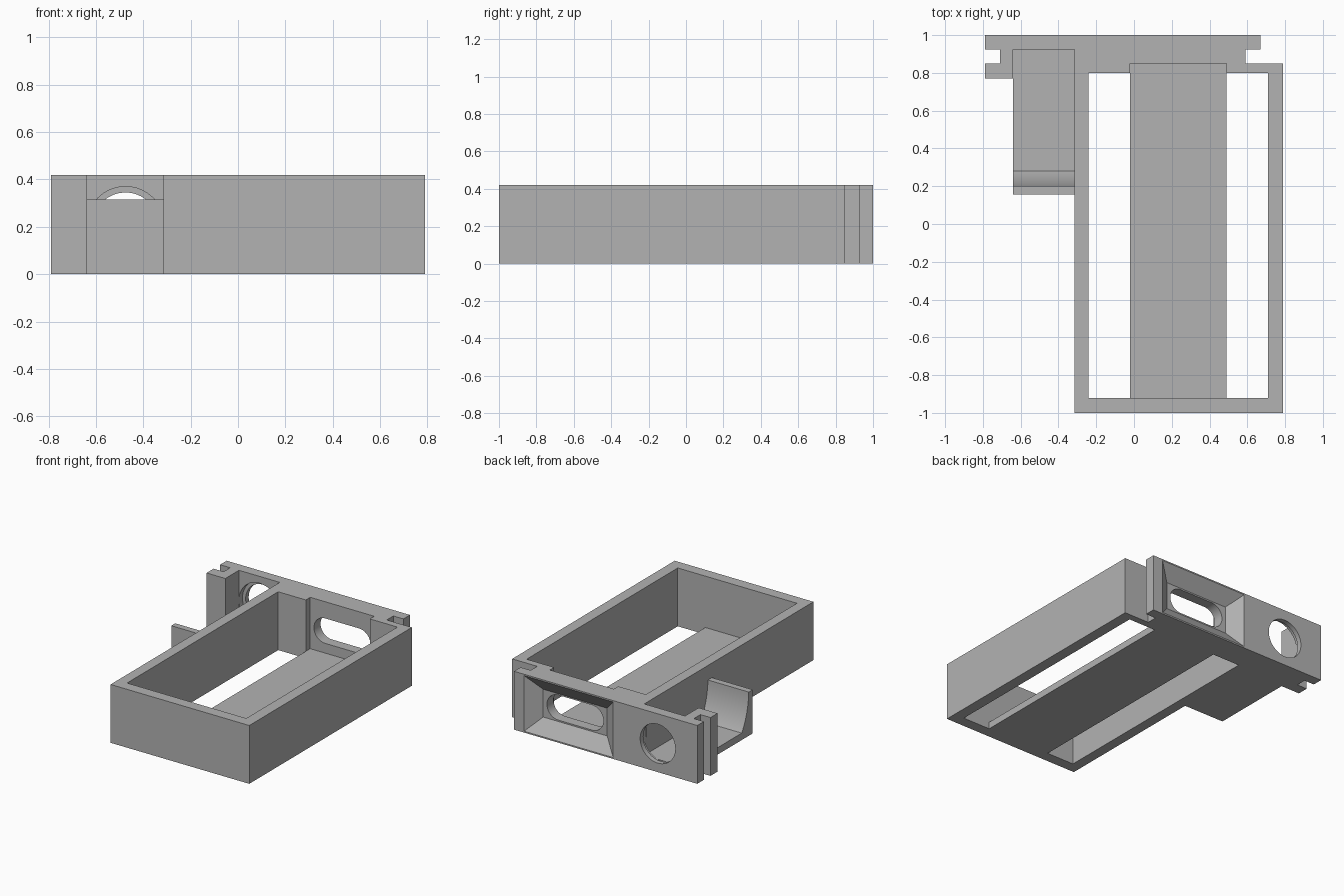
import bpy, bmesh, math

cube = bpy.data.objects.get("Cube")
if cube:
    bpy.data.objects.remove(cube, do_unlink=True)

GREY = (0.45, 0.45, 0.45, 1)
grey = bpy.data.materials.new("plain grey plastic")
grey.use_nodes = True
grey.diffuse_color = GREY
grey.node_tree.nodes["Principled BSDF"].inputs["Base Color"].default_value = GREY

HEIGHT, FLOOR = 0.42, 0.05
PLACE = {"x": lambda u, v, w: (w, u, v),
         "y": lambda u, v, w: (u, w, v),
         "z": lambda u, v, w: (u, v, w)}


def loft(name, first, last, start, end, axis):
    """Solid between two matching outlines placed along an axis."""
    bm = bmesh.new()
    a = [bm.verts.new(PLACE[axis](u, v, start)) for u, v in first]
    b = [bm.verts.new(PLACE[axis](u, v, end)) for u, v in last]
    bm.faces.new(a)
    bm.faces.new(b)
    for i in range(len(a)):
        j = (i + 1) % len(a)
        bm.faces.new((a[i], a[j], b[j], b[i]))
    bmesh.ops.recalc_face_normals(bm, faces=bm.faces)
    mesh = bpy.data.meshes.new(name)
    bm.to_mesh(mesh)
    bm.free()
    mesh.materials.append(grey)
    obj = bpy.data.objects.new(name, mesh)
    bpy.context.collection.objects.link(obj)
    return obj


def prism(name, outline, start, end, axis):
    return loft(name, outline, outline, start, end, axis)


def rect(u0, u1, v0, v1):
    return [(u0, v0), (u1, v0), (u1, v1), (u0, v1)]


def arc(u, v, r, start, sweep, steps):
    angles = [math.radians(start + sweep * i / steps) for i in range(steps + 1)]
    return [(u + r * math.cos(t), v + r * math.sin(t)) for t in angles]


def circle(u, v, r, sides=64):
    return arc(u, v, r, 0, 360, sides)[:-1]


def activate(obj):
    bpy.ops.object.select_all(action="DESELECT")
    obj.select_set(True)
    bpy.context.view_layer.objects.active = obj


def cut(target, cutter):
    mod = target.modifiers.new("cut", "BOOLEAN")
    mod.operation, mod.solver, mod.object = "DIFFERENCE", "EXACT", cutter
    activate(target)
    bpy.ops.object.modifier_apply(modifier=mod.name)
    bpy.data.objects.remove(cutter, do_unlink=True)


# Case walls and end plate with rail grooves, as one plan outline
case = prism("case_walls", [
    (-0.79, 1), (0.67, 1), (0.67, 0.925), (0.59, 0.925), (0.59, 0.85),
    (0.79, 0.85), (0.79, -1), (-0.315, -1), (-0.315, 0.925), (-0.64, 0.925),
    (-0.64, 0.77), (-0.79, 0.77), (-0.79, 0.85), (-0.71, 0.85),
    (-0.71, 0.925), (-0.79, 0.925)], 0, HEIGHT, "z")

# Main cavity, with a shallow pocket behind the window
cut(case, prism("cavity_cutter", [
    (-0.24, -0.92), (0.71, -0.92), (0.71, 0.8), (0.49, 0.8), (0.49, 0.85),
    (-0.02, 0.85), (-0.02, 0.8), (-0.24, 0.8)], -0.1, 0.6, "z"))

# Flared window recess; the cutter runs past the plate at the same slope
cut(case, loft("recess_cutter", rect(-0.02, 0.49, 0.11, 0.31),
               rect(-0.22, 0.69, -0.09, 0.51), 0.925, 1.075, "y"))

# Round-ended window slot
slot = arc(0.37, 0.21, 0.09, -90, 180, 24) + arc(0.10, 0.21, 0.09, 90, 180, 24)
cut(case, prism("slot_cutter", slot, 0.82, 0.96, "y"))

# Round port with a wider counterbore on the inside
cut(case, prism("port_cutter", circle(-0.475, 0.205, 0.14), 0.9, 1.1, "y"))
cut(case, prism("counterbore_cutter", circle(-0.475, 0.205, 0.165), 0.9, 0.965, "y"))

# Floor strip between the two long openings
prism("floor_strip", rect(-0.02, 0.49, -0.92, 0.85), 0, FLOOR, "z")

# Side tray with a curved end stop
(y0, z0), (y1, z1), (y2, z2) = (0.2, 0.315), (0.207, 0.16), (0.28, FLOOR)
ramp = []
for i in range(17):
    t = i / 16
    a, b, c = (1 - t) ** 2, 2 * t * (1 - t), t * t
    ramp.append((a * y0 + b * y1 + c * y2, a * z0 + b * z1 + c * z2))
tray = prism("side_tray", [(0.925, 0), (0.155, 0), (0.155, 0.315)] + ramp
             + [(0.925, FLOOR)], -0.64, -0.315, "x")

for obj in (case, tray):
    activate(obj)
    bpy.ops.object.shade_smooth_by_angle(angle=math.radians(30))
